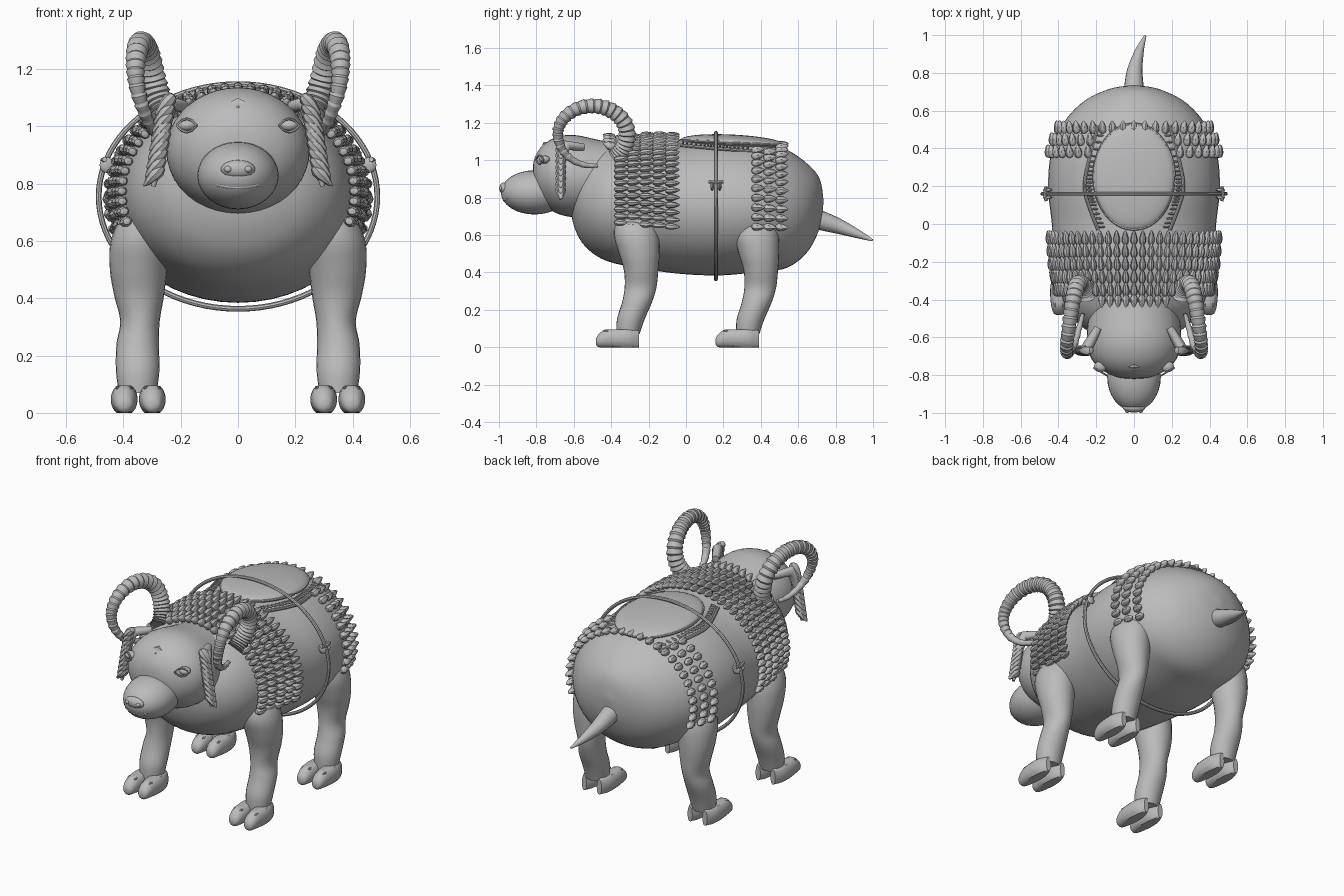
import bpy, bmesh
from math import sin, cos, pi, radians
from mathutils import Vector, Matrix

if "Cube" in bpy.data.objects:
    bpy.data.objects.remove(bpy.data.objects["Cube"])

grey = bpy.data.materials.new("clay_grey")
grey.use_nodes = True
grey.diffuse_color = (0.5, 0.5, 0.5, 1)
grey.node_tree.nodes["Principled BSDF"].inputs["Base Color"].default_value = (0.5, 0.5, 0.5, 1)


def finish(name, bm, angle=40):
    bmesh.ops.recalc_face_normals(bm, faces=bm.faces)
    me = bpy.data.meshes.new(name)
    bm.to_mesh(me)
    bm.free()
    ob = bpy.data.objects.new(name, me)
    bpy.context.collection.objects.link(ob)
    me.materials.append(grey)
    bpy.ops.object.select_all(action='DESELECT')
    ob.select_set(True)
    bpy.context.view_layer.objects.active = ob
    bpy.ops.object.shade_smooth_by_angle(angle=radians(angle))
    return ob


def spline(rows, steps=5):
    """Smooth interpolation through rows of values."""
    out = []
    for i in range(len(rows) - 1):
        a, b, c, d = (rows[max(0, min(len(rows) - 1, i + k))] for k in (-1, 0, 1, 2))
        for s in range(steps):
            t = s / steps
            out.append([q + .5 * t * (r - p + t * (2 * p - 5 * q + 4 * r - s4 + t * (3 * (q - r) + s4 - p)))
                        for p, q, r, s4 in zip(a, b, c, d)])
    return out + [list(rows[-1])]


def skin(bm, rings):
    loops = [[bm.verts.new(p) for p in ring] for ring in rings]
    n = len(loops[0])
    for a, b in zip(loops, loops[1:]):
        for k in range(n):
            bm.faces.new((a[k], a[(k + 1) % n], b[(k + 1) % n], b[k]))
    bm.faces.new(loops[0])
    bm.faces.new(loops[-1])


def ring(c, u, v, ru, rv, n=32):
    c, u, v = Vector(c), Vector(u), Vector(v)
    return [c + u * ru * cos(2 * pi * k / n) + v * rv * sin(2 * pi * k / n) for k in range(n)]


def tube(bm, pts, radii, n=10, closed=False):
    """Sweep a round section along a path."""
    pts = [Vector(p) for p in pts]
    rings, u = [], None
    m = len(pts)
    for i, p in enumerate(pts):
        t = (pts[(i + 1) % m] - pts[i - 1]) if closed else pts[min(i + 1, m - 1)] - pts[max(i - 1, 0)]
        t.normalize()
        u = t.orthogonal() if u is None else u - t * u.dot(t)
        u.normalize()
        r = radii[i] if isinstance(radii, list) else radii
        rings.append(ring(p, u, t.cross(u), r, r, n))
    skin(bm, rings)


def blob(bm, c, axis, normal, size, taper=0.0, seg=8):
    """Ellipsoid along axis, optionally drawn to a point at its far end."""
    y = Vector(axis).normalized()
    x = y.cross(Vector(normal)).normalized()
    z = x.cross(y)
    vs = bmesh.ops.create_uvsphere(bm, u_segments=seg, v_segments=max(6, seg // 2), radius=1)["verts"]
    for v in vs:
        a, b, t = v.co.x, v.co.y, v.co.z
        k = 1 - taper * t
        v.co = Vector(c) + x * a * size[0] * k + y * t * size[1] + z * b * size[2] * k


def mirrored(bm):
    geo = bmesh.ops.duplicate(bm, geom=bm.verts[:] + bm.edges[:] + bm.faces[:])["geom"]
    for v in geo:
        if isinstance(v, bmesh.types.BMVert):
            v.co.x *= -1


X, Y, Z = Vector((1, 0, 0)), Vector((0, 1, 0)), Vector((0, 0, 1))

# Barrel body: y, centre height, half width, half height
body = spline([(-.62, .79, .02, .02), (-.6, .78, .16, .13), (-.54, .77, .28, .23), (-.42, .77, .37, .31),
               (-.2, .765, .42, .35), (0, .75, .435, .36), (.2, .75, .455, .365), (.4, .75, .435, .345),
               (.54, .74, .37, .315), (.65, .745, .265, .235), (.715, .77, .13, .13), (.735, .78, .01, .01)])
bm = bmesh.new()
skin(bm, [ring((0, y, z), X, Z, rx, rz, 48) for y, z, rx, rz in body])
finish("body", bm, 60)

# Head with thick neck
head = spline([(-.3, .88, .22, .2), (-.45, .9, .235, .205), (-.6, .915, .25, .22), (-.7, .92, .232, .2),
               (-.77, .925, .175, .15), (-.81, .93, .09, .08), (-.82, .93, .01, .01)])
bm = bmesh.new()
skin(bm, [ring((0, y, z), X, Z, rx, rz, 40) for y, z, rx, rz in head])
finish("head", bm, 60)

# Snout, nose pad, nostrils and mouth
bm = bmesh.new()
blob(bm, (0, -.81, .828), -Y, Z, (.142, .18, .118), 0, 32)
finish("snout", bm, 60)
bm = bmesh.new()
blob(bm, (0, -.972, .85), -Y, Z, (.06, .026, .032), 0, 20)
for s in (-1, 1):
    blob(bm, (s * .035, -.99, .85), -Y, Z, (.014, .01, .012), 0, 10)
tube(bm, [(x / 100, -.972 + x * x * .0004, .787 + x * x * .0002) for x in range(-7, 8)], .007)
finish("nose_and_mouth", bm)

# Eyes with lids, and forehead ornament
bm = bmesh.new()
blob(bm, (.178, -.755, 1.003), X, -Y, (.022, .034, .03), 0, 16)
for s in (-1, 1):
    tube(bm, [(.178 + .035 * t, -.782 + .02 * t, 1.003 + s * .024 * (1 - t * t)) for t in (-1, -.5, 0, .5, 1)], .005, 6)
mirrored(bm)
finish("eyes", bm)
bm = bmesh.new()
for s in (-1, 1):
    outer = [(-.08, 1.062), (0, 1.062 + s * .036), (.08, 1.062), (0, 1.062 + s * .019)]
    lo = [bm.verts.new((x, -.71 - (1.1 - z) * .45 + abs(x) * .3, z)) for x, z in outer]
    hi = [bm.verts.new(v.co - Y * .05) for v in lo]
    bm.faces.new(lo)
    bm.faces.new(hi)
    for k in range(4):
        bm.faces.new((lo[k], lo[k - 1], hi[k - 1], hi[k]))
blob(bm, (0, -.755, 1.065), -Y, Z, (.013, .025, .013), 0, 10)
finish("forehead_ornament", bm, 20)

# Ridged curling horns
path = spline([(-50, .25), (-30, .262), (0, .29), (45, .315), (90, .338), (140, .356), (180, .352), (225, .315), (278, .27)], 16)
pts, rad = [], []
for i, (deg, x) in enumerate(path):
    f = i / (len(path) - 1)
    a = radians(deg)
    pts.append((x, -.5 + .185 * cos(a), 1.14 + (.15 if sin(a) > 0 else .17) * sin(a)))
    rad.append((.05 - .012 * f - .028 * f ** 3) * (1.03 - .16 * (i % 4) / 3))
bm = bmesh.new()
tube(bm, pts, rad, 16)
mirrored(bm)
finish("horns", bm, 25)

# Ears hung with overlapping locks
bm = bmesh.new()
tube(bm, [(.19, -.55, 1.07), (.24, -.64, 1.08), (.26, -.67, 1), (.275, -.67, .9), (.295, -.67, .79)],
     [.02, .03, .027, .024, .008])
for k in range(9):
    p = Vector((.255 + .005 * k, -.67, 1.075 - .031 * k))
    blob(bm, p, (.7, 0, -.75), -Y, (.022, .05, .026), .5)
mirrored(bm)
finish("ears", bm)


# Wool locks laid over the body
def lock(bm, y, a, length=.04, width=.017):
    _, zc, rx, rz = min(body, key=lambda r: abs(r[0] - y))
    n = Vector((cos(a) / rx, 0, sin(a) / rz)).normalized()
    p = Vector((rx * cos(a), y, zc + rz * sin(a))) + n * .018
    blob(bm, p, Y + n * .22, n, (width, length, .021), .45)


bm = bmesh.new()
for row in range(5):
    for k in range(37):
        lock(bm, -.345 + row * .068, radians(-17 + 214 * k / 36))
finish("front_wool", bm)
bm = bmesh.new()
for row in range(3):
    for k in range(27):
        a = -17 + 214 * k / 26
        if row == 2 or abs(a - 90) > 32:
            lock(bm, .385 + row * .064, radians(a), .036, .02)
finish("rear_wool", bm)
bm = bmesh.new()
for k in range(9):
    x = -.17 + .0425 * k
    blob(bm, (x, -.41, 1.125 - x * x * 1.6), (0, -1, .4), Z, (.018, .036, .022), .5)
finish("forelock", bm)

# Saddle pad, side seams and stitches
bm = bmesh.new()
blob(bm, (0, .25, 1.095), Y - Z * .05, Z, (.215, .28, .042), 0, 36)
tube(bm, [(.212 * cos(t * pi / 24), .25 + .278 * sin(t * pi / 24), 1.093 - .014 * sin(t * pi / 24))
          for t in range(48)], .008, 8)
finish("saddle", bm)
bm = bmesh.new()
seam = spline([(.19, -.03, 1.08), (.24, .1, 1.068), (.262, .2, 1.06), (.24, .33, 1.05), (.19, .52, 1.03)], 6)
tube(bm, seam, .009, 8)
for x, y, z in seam[1:-1]:
    blob(bm, (x - .025, y, z + .016), X, Z, (.006, .018, .008))
mirrored(bm)
finish("saddle_seams", bm)

# Girth hoop with side buckles
bm = bmesh.new()
loop = [(.486 * cos(t * pi / 40), .16, .755 + .392 * sin(t * pi / 40)) for t in range(80)]
tube(bm, loop + loop[:1], .01, 8)
finish("girth_hoop", bm)
bm = bmesh.new()
for s in (-1, 1):
    blob(bm, (.458, .16 + s * .02, .865), Z, X, (.01, .028, .025))
tube(bm, [(.465, .122, .885), (.472, .16, .88), (.465, .198, .885)], .009, 8)
mirrored(bm)
finish("buckles", bm)

# Tail
bm = bmesh.new()
tail = spline([(0, .66, .7, .056), (0, .74, .672, .05), (.005, .82, .645, .04), (.03, .92, .605, .023), (.06, .997, .572, .006)])
tube(bm, [r[:3] for r in tail], [r[3] for r in tail], 16)
finish("tail", bm, 60)

# Legs and cloven hooves; rows are height, x, y, half width, half depth
leg = spline([(.07, .35, -.31, .066, .062), (.15, .35, -.295, .076, .074), (.24, .35, -.262, .074, .08),
              (.32, .342, -.243, .069, .085), (.41, .345, -.24, .087, .092), (.5, .347, -.25, .1, .108),
              (.6, .338, -.265, .106, .12), (.68, .32, -.27, .085, .1), (.72, .3, -.27, .03, .04)])
toe = spline([(-.482, .012, .012, .03), (-.47, .03, .028, .034), (-.43, .042, .044, .046), (-.36, .047, .05, .047),
              (-.3, .04, .05, .045), (-.25, .016, .04, .042)], 4)
for name, dy in (("front", 0), ("hind", .64)):
    bm = bmesh.new()
    skin(bm, [ring((x, y + dy, z), X, Y, rx, ry, 24) for z, x, y, rx, ry in leg])
    mirrored(bm)
    finish(name + "_legs", bm, 60)
    bm = bmesh.new()
    for cx in (.299, .397):
        rings = []
        for y, rx, rz, zc in toe:
            pts = ring((cx, y + dy, zc), X, Z, rx, rz * 1.15, 20)
            for p in pts:
                p.z = min(max(p.z, 0), .096)
            rings.append(pts)
        skin(bm, rings)
        for k in (-1, 0, 1):
            blob(bm, (cx + k * .022, -.425 + dy, .086), -Y, Z, (.007, .016, .007), .4)
    mirrored(bm)
    finish(name + "_hooves", bm)
